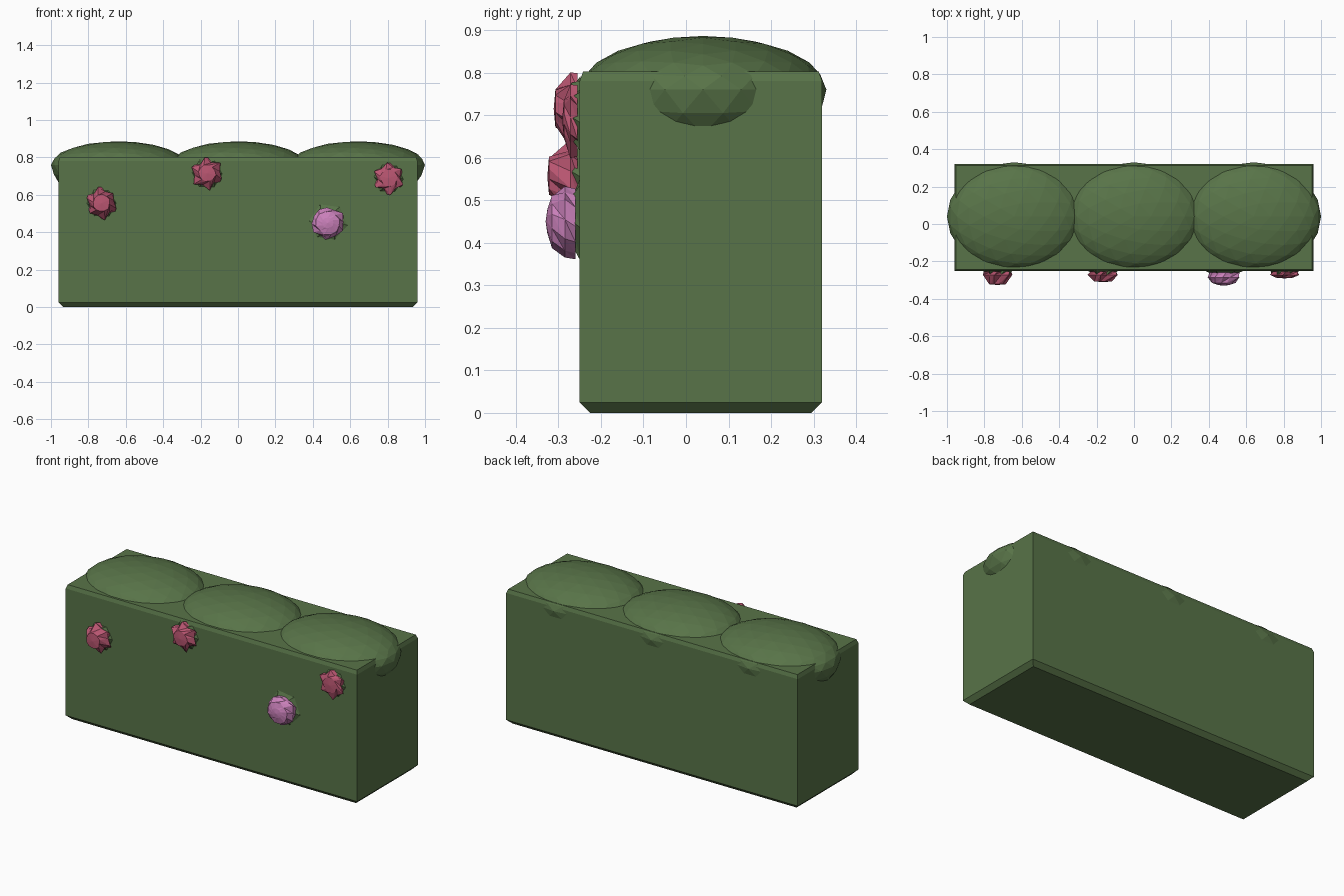
import bpy, bmesh, random
from math import sin, cos, pi
from mathutils import Vector

random.seed(4)
cube = bpy.data.objects.get("Cube")
if cube:
    bpy.data.objects.remove(cube, do_unlink=True)


def material(name, rgb):
    m = bpy.data.materials.new(name)
    m.use_nodes = True
    m.diffuse_color = (*rgb, 1)
    m.node_tree.nodes["Principled BSDF"].inputs["Base Color"].default_value = (*rgb, 1)
    return m


GREEN = material("leaf green", (0.098, 0.174, 0.065))
ROSE = material("rose pink", (0.5, 0.095, 0.17))
LILAC = material("lilac", (0.6, 0.22, 0.5))


def finish(bm, name, mat):
    bmesh.ops.recalc_face_normals(bm, faces=bm.faces)
    me = bpy.data.meshes.new(name)
    bm.to_mesh(me)
    bm.free()
    me.materials.append(mat)
    ob = bpy.data.objects.new(name, me)
    bpy.context.collection.objects.link(ob)
    return ob


# Hedge body: a block with a chamfered foot and a slightly softened top rim
bm = bmesh.new()
rings = []
for inset, z in ((0.025, 0), (0, 0.025), (0, 0.78), (0.008, 0.802)):
    x, front, back = 0.96 - inset, -0.25 + inset, 0.32 - inset
    rings.append([bm.verts.new((sx * x, y, z))
                  for sx, y in ((-1, front), (1, front), (1, back), (-1, back))])
for a, b in zip(rings, rings[1:]):
    for i in range(4):
        j = (i + 1) % 4
        bm.faces.new((a[i], a[j], b[j], b[i]))
bm.faces.new(rings[0])
bm.faces.new(rings[-1])
finish(bm, "hedge_body", GREEN)

# Three faceted mounds of foliage along the top
for name, x in (("right", -0.64), ("middle", 0), ("left", 0.64)):
    bm = bmesh.new()
    bmesh.ops.create_icosphere(bm, subdivisions=3, radius=1)
    for v in bm.verts:
        rz = 0.126 if v.co.z > 0 else 0.2
        v.co = Vector((x + v.co.x * 0.36, 0.04 + v.co.y * 0.29, 0.76 + v.co.z * rz))
    finish(bm, name + "_foliage_mound", GREEN)


def rosette(name, x, z, mat, profile, sides, spike, turn):
    """Low dome of rings facing the front; spike stretches every second rim point."""
    bm = bmesh.new()
    rows = []
    for k, (r, y) in enumerate(profile):
        row = []
        for i in range(sides):
            a = 2 * pi * i / sides + turn + k * 0.2
            s = r * (spike if i % 2 and k < 2 else 1) * random.uniform(0.92, 1.08)
            row.append(bm.verts.new((x + s * cos(a), y, z + s * sin(a))))
        rows.append(row)
    for a, b in zip(rows, rows[1:]):
        for i in range(sides):
            j = (i + 1) % sides
            bm.faces.new((a[i], a[j], b[j]))
            bm.faces.new((a[i], b[j], b[i]))
    bm.faces.new(rows[0])
    tip = bm.verts.new((x, profile[-1][1] - 0.004, z))
    for i in range(sides):
        bm.faces.new((rows[-1][i], rows[-1][(i + 1) % sides], tip))
    finish(bm, name, mat)


# Blossoms on the front, each sitting on a flared tuft of leaves
blossoms = (
    ("right_rose", -0.73, 0.555, ROSE, 0.33),
    ("middle_rose", -0.165, 0.715, ROSE, 0.315),
    ("left_rose", 0.805, 0.69, ROSE, 0.295),
    ("lilac_blossom", 0.48, 0.45, LILAC, 0.33),
)
for n, (name, x, z, mat, depth) in enumerate(blossoms):
    round_bloom = mat is LILAC
    rosette(name + "_leaf_tuft", x, z, GREEN,
            ((0.105 if round_bloom else 0.085, -0.248), (0.06, -0.27)), 6, 1, n)
    if round_bloom:
        shape = ((0.075, -0.26), (0.08, -0.285), (0.062, -0.315), (0.03, -depth + 0.004))
        rosette(name, x, z, mat, shape, 12, 1.12, n)
    else:
        shape = ((0.06, -0.255), (0.064, -0.272), (0.045, -depth + 0.008))
        rosette(name, x, z, mat, shape, 12, 1.35, n)
